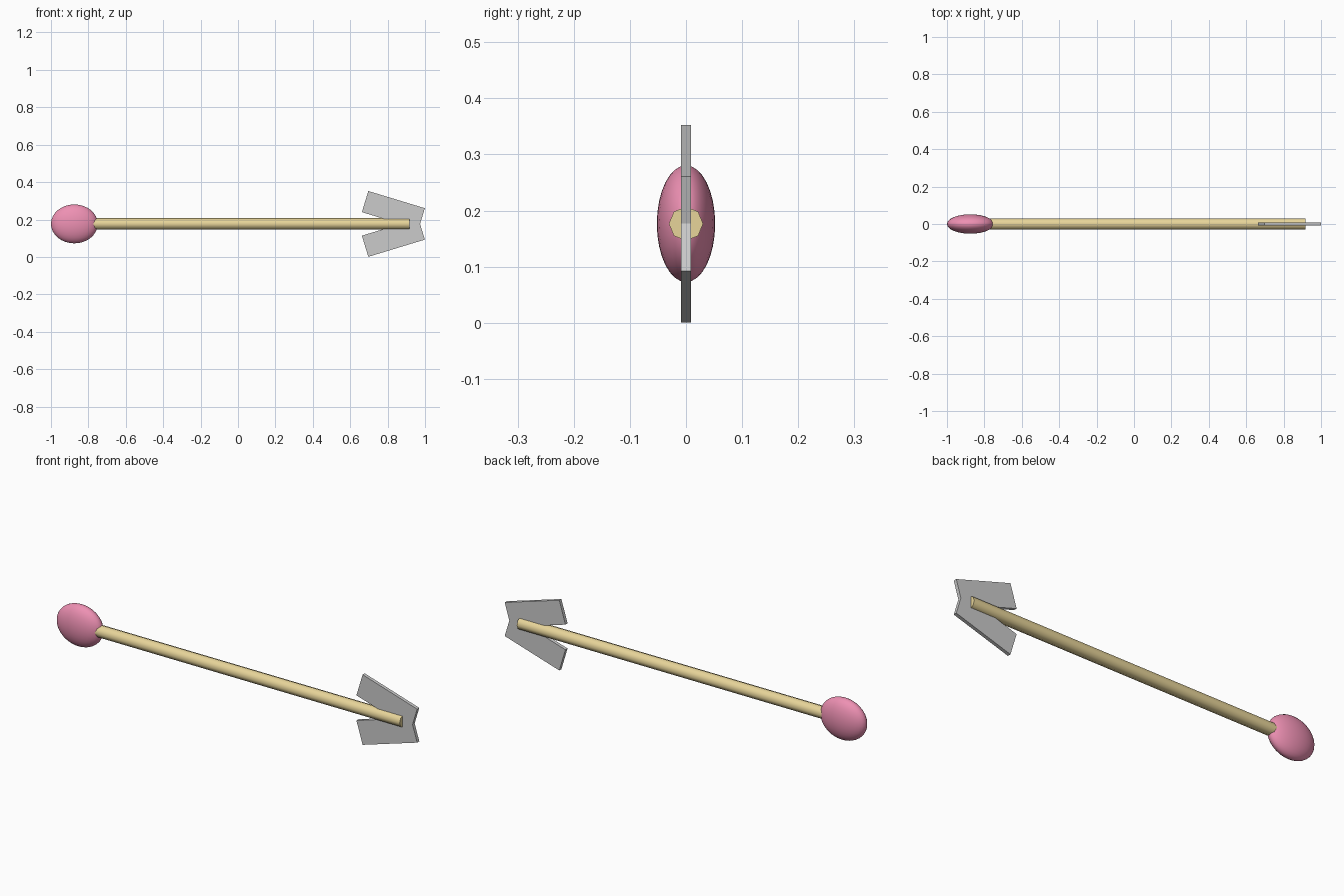
import bpy
from math import cos, sin, radians, pi
from mathutils import Vector

if "Cube" in bpy.data.objects:
    bpy.data.objects.remove(bpy.data.objects["Cube"])

CZ = 0.1765  # height of the shaft axis


def paint(obj, name, rgb):
    mat = bpy.data.materials.new(name)
    mat.diffuse_color = (*rgb, 1)
    mat.use_nodes = True
    mat.node_tree.nodes["Principled BSDF"].inputs["Base Color"].default_value = mat.diffuse_color
    obj.data.materials.append(mat)


# Rounded, flattened tip
bpy.ops.mesh.primitive_uv_sphere_add(segments=32, ring_count=16, radius=1, location=(-0.875, 0, CZ))
tip = bpy.context.object
tip.name = "rounded_tip"
tip.scale = (0.125, 0.052, 0.104)
bpy.ops.object.transform_apply(location=False, rotation=False, scale=True)
bpy.ops.object.shade_smooth()
paint(tip, "pink", (0.85, 0.28, 0.45))

# Eight-sided wooden shaft, buried in the tip
x0, x1 = -0.87, 0.917
bpy.ops.mesh.primitive_cylinder_add(vertices=8, radius=0.0305, depth=x1 - x0,
                                    location=((x0 + x1) / 2, 0, CZ), rotation=(0, pi / 2, 0))
shaft = bpy.context.object
shaft.name = "shaft"
bpy.ops.object.shade_smooth_by_angle(angle=radians(50))
paint(shaft, "wood", (0.80, 0.66, 0.32))

# Two thin slanted fletching vanes, mirrored about the shaft axis
ANGLE = radians(16.9)
LENGTH, WIDTH, THICK = 0.316, 0.118, 0.017
for side, name in ((1, "upper_vane"), (-1, "lower_vane")):
    corner = Vector((0.999, 0, 0.084))  # outer rear corner, relative to the axis
    along = Vector((-cos(ANGLE), 0, sin(ANGLE)))
    inward = Vector((-sin(ANGLE), 0, -cos(ANGLE)))
    c = corner + along * LENGTH / 2 + inward * WIDTH / 2
    bpy.ops.mesh.primitive_cube_add(size=1, location=(c.x, 0, CZ + side * c.z),
                                    rotation=(0, side * ANGLE, 0))
    vane = bpy.context.object
    vane.name = name
    vane.scale = (LENGTH, THICK, WIDTH)
    bpy.ops.object.transform_apply(location=False, rotation=False, scale=True)
